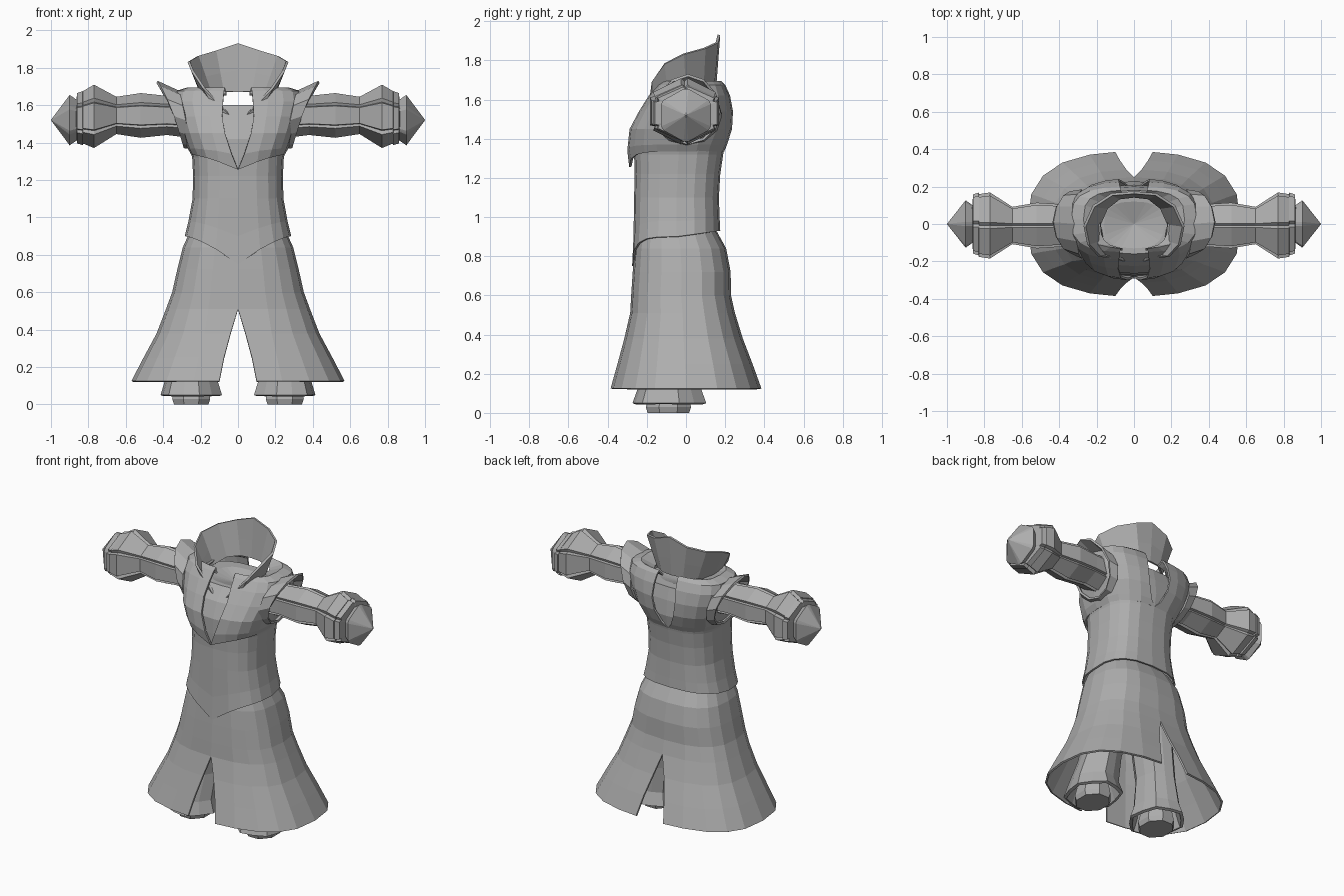
import bpy
from math import sin, cos, radians, pi

if "Cube" in bpy.data.objects:
    bpy.data.objects.remove(bpy.data.objects["Cube"])

GREY = (0.42, 0.42, 0.42, 1)
cloth = bpy.data.materials.new("grey cloth")
cloth.diffuse_color = GREY
cloth.use_nodes = True
cloth.node_tree.nodes["Principled BSDF"].inputs["Base Color"].default_value = GREY


def loft(name, rows, closed=False, thick=0.0, cap=False):
    """Skin a list of equal-length rows, then mirror across x."""
    n = len(rows[0])
    verts = [p for row in rows for p in row]
    faces = []
    for r in range(len(rows) - 1):
        for i in range(n if closed else n - 1):
            j = (i + 1) % n
            faces.append((r * n + i, r * n + j, r * n + n + j, r * n + n + i))
    if cap:
        faces.append(tuple(reversed(range(n))))
        faces.append(tuple(range(len(verts) - n, len(verts))))
    mesh = bpy.data.meshes.new(name)
    mesh.from_pydata(verts, [], faces)
    mesh.materials.append(cloth)
    ob = bpy.data.objects.new(name, mesh)
    bpy.context.collection.objects.link(ob)
    mirror = ob.modifiers.new("mirror", "MIRROR")
    mirror.use_clip = True
    mirror.merge_threshold = 0.002
    if thick:
        shell = ob.modifiers.new("shell", "SOLIDIFY")
        shell.thickness = thick
        shell.offset = -1
    return ob


def half_row(z, w, front, back, slit=0.0, drop=0.0, rise=0.0, power=0.75, n=10):
    """Half of a rounded-box ring from the front centre to the back centre."""
    row = []
    for i in range(n + 1):
        t = pi * (i / n - 0.5)
        u = max(cos(t), 0) ** power if 0 < i < n else 0
        s = abs(sin(t)) ** power * (1 if t > 0 else -1)
        y = (front + back) / 2 + (back - front) / 2 * s
        dz = -drop * (1 - u) ** 1.4 if s < 0 else rise * s
        row.append((max(w * u, slit), y, z + dz))
    return row


def ring_x(x, ry, rz, cz, cy=0.0, groove=0.9):
    """Six-sided ring around the arm axis with a narrow groove at each corner."""
    ring = []
    for k in range(6):
        for turn, scale in ((-5, 1), (0, groove), (5, 1)):
            a = radians(30 + 60 * k + turn)
            ring.append((x, cy + ry * scale * cos(a), cz + rz * scale * sin(a)))
    return ring


def ring_z(z, cx, cy, rx, ry, n=8, groove=0.0):
    """Level ring around a leg, alternate corners pulled in by the groove."""
    out = []
    for k in range(n):
        a = 2 * pi * (k + 0.5) / n
        s = 1 - groove * (k % 2)
        out.append((cx + rx * s * cos(a), cy + ry * s * sin(a), z))
    return out


# Long flared skirt, split at front and back
skirt = [(0.125, 0.57, -0.385, 0.385, 0.10), (0.25, 0.505, -0.35, 0.34, 0.075),
         (0.38, 0.435, -0.315, 0.29, 0.04), (0.51, 0.385, -0.285, 0.25, 0),
         (0.6, 0.352, -0.28, 0.23, 0), (0.72, 0.325, -0.272, 0.228, 0),
         (0.84, 0.295, -0.262, 0.205, 0), (0.94, 0.25, -0.24, 0.15, 0)]
loft("skirt", [half_row(*r) for r in skirt], thick=0.012)

# Fitted bodice with a pointed front hem
bodice = [half_row(0.9, 0.285, -0.275, 0.175, drop=0.15, rise=0.03),
          half_row(0.98, 0.265, -0.268, 0.172, drop=0.08, rise=0.01)]
for r in [(1.1, 0.243, -0.265, 0.168), (1.22, 0.24, -0.262, 0.175), (1.32, 0.245, -0.265, 0.19),
          (1.42, 0.27, -0.265, 0.21), (1.52, 0.29, -0.225, 0.2), (1.6, 0.25, -0.16, 0.18),
          (1.6, 0.16, -0.13, 0.12), (1.56, 0, 0, 0)]:
    bodice.append(half_row(*r))
loft("bodice", bodice, thick=0.01)

# Short jacket over the chest, with open lapels
jacket = [half_row(1.335, 0.25, -0.29, 0.195, drop=0.08),
          half_row(1.37, 0.27, -0.3, 0.21, 0.035, drop=0.03)]
for r in [(1.45, 0.295, -0.288, 0.235, 0.07), (1.54, 0.325, -0.24, 0.24, 0.085),
          (1.62, 0.345, -0.19, 0.225, 0.08), (1.675, 0.335, -0.15, 0.2, 0.075),
          (1.695, 0.27, -0.13, 0.18, 0.07), (1.66, 0.18, -0.13, 0.15, 0.06)]:
    jacket.append(half_row(*r, power=0.65))
loft("jacket", jacket, thick=0.012)

# Flared shoulder caps around the armholes
inner, outer = [], []
for k in range(12):
    a = 2 * pi * k / 12
    up = (1 + sin(a)) / 2
    inner.append((0.25 + 0.06 * up, 0.185 * cos(a), 1.52 + 0.155 * sin(a)))
    outer.append((0.29 + 0.10 * up + 0.04 * up ** 4, 0.01 + 0.165 * cos(a),
                  1.54 + 0.17 * sin(a) + 0.02 * up ** 4))
loft("shoulder_caps", [inner, outer], closed=True, thick=0.014)

# Tall open collar with a peak at the back
base = [(0.05, -0.2, 1.55), (0.12, -0.17, 1.575), (0.175, -0.09, 1.61),
        (0.19, 0, 1.63), (0.15, 0.09, 1.66), (0.08, 0.145, 1.67), (0, 0.155, 1.67)]
rim = [(0.075, -0.19, 1.575), (0.19, -0.175, 1.69), (0.25, -0.11, 1.78),
       (0.27, -0.01, 1.83), (0.22, 0.1, 1.86), (0.12, 0.165, 1.89), (0, 0.175, 1.93)]
middle = [tuple(a * 0.55 + b * 0.45 for a, b in zip(p, q)) for p, q in zip(base, rim)]
loft("collar", [base, middle, rim], thick=0.014)

# Sleeves: panelled, swelling to a cuff near the hand
sleeve = [(0.22, 0.12, 0.12, 1.54), (0.38, 0.125, 0.105, 1.545), (0.52, 0.135, 0.12, 1.545),
          (0.65, 0.11, 0.1, 1.545), (0.77, 0.195, 0.17, 1.54), (0.83, 0.185, 0.14, 1.535),
          (0.835, 0.12, 0.1, 1.53)]
loft("sleeves", [ring_x(*r, -0.008) for r in sleeve], closed=True, cap=True)

# Cuff bands between sleeve and hand
cuff = [(0.82, 0.135, 0.12, 1.53), (0.83, 0.185, 0.145, 1.53), (0.86, 0.175, 0.135, 1.53),
        (0.865, 0.11, 0.1, 1.525)]
loft("cuffs", [ring_x(*r) for r in cuff], closed=True, cap=True)

# Pointed six-sided hands
hand = [(0.85, 0.1, 0.1, 1.52), (0.9, 0.14, 0.135, 1.52), (0.999, 0.002, 0.002, 1.52)]
loft("hands", [ring_x(*r, groove=1.0) for r in hand], closed=True, cap=True)

# Trouser legs flaring to wide hems
legs = [(0.05, 0.25, -0.085, 0.17, 0.195), (0.13, 0.25, -0.085, 0.145, 0.165),
        (0.3, 0.22, -0.06, 0.125, 0.14), (0.55, 0.17, -0.04, 0.13, 0.15),
        (0.8, 0.13, -0.03, 0.12, 0.15)]
loft("trouser_legs", [ring_z(*r, n=12, groove=0.08) for r in legs], closed=True, thick=0.02)

# Feet tucked inside the hems
foot = [(0, 0.25, -0.09, 0.1, 0.115), (0.03, 0.25, -0.09, 0.11, 0.125),
        (0.13, 0.25, -0.085, 0.09, 0.1)]
loft("feet", [ring_z(*r) for r in foot], closed=True, cap=True)
